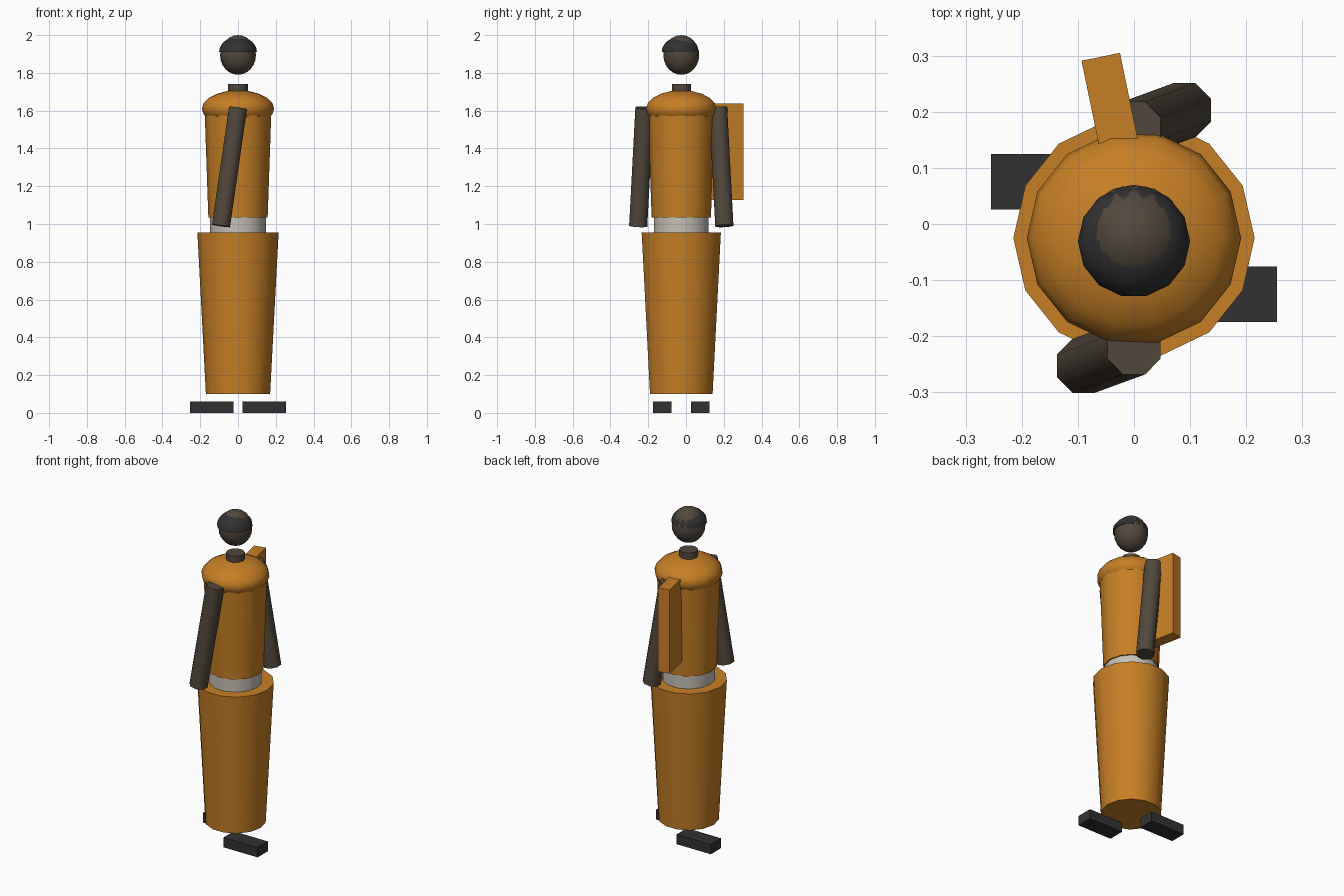
import bpy, math
from mathutils import Vector, Matrix

if "Cube" in bpy.data.objects:
    bpy.data.objects.remove(bpy.data.objects["Cube"])

CY = -0.025  # body axis sits slightly forward


def material(name, rgb):
    m = bpy.data.materials.new(name)
    m.diffuse_color = (*rgb, 1.0)
    m.use_nodes = True
    m.node_tree.nodes["Principled BSDF"].inputs["Base Color"].default_value = m.diffuse_color
    return m


ORANGE = material("ochre cloth", (0.565, 0.212, 0.019))
SKIN = material("dark brown skin", (0.084, 0.065, 0.045))
BLACK = material("charcoal", (0.031, 0.031, 0.032))
GREY = material("pale grey", (0.56, 0.53, 0.47))


def add_object(name, verts, faces, mat, matrix):
    me = bpy.data.meshes.new(name)
    me.from_pydata(verts, [], faces)
    me.transform(matrix)
    me.materials.append(mat)
    for p in me.polygons:
        p.use_smooth = True
    me.set_sharp_from_angle(angle=math.radians(50))
    ob = bpy.data.objects.new(name, me)
    bpy.context.collection.objects.link(ob)
    return ob


def lathe(name, profile, sides, mat, matrix, phase=0.0):
    """Revolve (radius, z) points, listed bottom to top; zero radius makes a pole."""
    verts, rings, faces = [], [], []
    for r, z in profile:
        n = 1 if r < 1e-5 else sides
        rings.append(list(range(len(verts), len(verts) + n)))
        for i in range(n):
            a = phase + math.tau * i / sides
            verts.append((r * math.cos(a), r * math.sin(a), z))
    for lo, hi in zip(rings, rings[1:]):
        for i in range(sides):
            j = (i + 1) % sides
            if len(lo) == 1:
                faces.append((lo[0], hi[j], hi[i]))
            elif len(hi) == 1:
                faces.append((lo[i], lo[j], hi[0]))
            else:
                faces.append((lo[i], lo[j], hi[j], hi[i]))
    if len(rings[0]) > 1:
        faces.append(rings[0][::-1])
    if len(rings[-1]) > 1:
        faces.append(rings[-1])
    return add_object(name, verts, faces, mat, matrix)


def ellipsoid(r, h, steps, start=-90):
    """Profile of an ellipsoid from a start latitude up to the pole."""
    angles = [math.radians(start + (90 - start) * i / steps) for i in range(steps + 1)]
    return [(r * math.cos(a), h * math.sin(a)) for a in angles]


def box(name, size, centre, mat, turn=0.0):
    x, y, z = (s / 2 for s in size)
    verts = [(sx * x, sy * y, sz * z) for sz in (-1, 1) for sy in (-1, 1) for sx in (-1, 1)]
    faces = [(0, 2, 3, 1), (4, 5, 7, 6), (0, 1, 5, 4), (2, 6, 7, 3), (0, 4, 6, 2), (1, 3, 7, 5)]
    return add_object(name, verts, faces, mat,
                      Matrix.Translation(centre) @ Matrix.Rotation(turn, 4, 'Z'))


def at(y, z=0.0):
    return Matrix.Translation((0, y, z))


# Robe, waist and torso
lathe("skirt", [(0.17, 0.10), (0.215, 0.955)], 14, ORANGE, at(CY))
lathe("waistband", [(0.148, 0.94), (0.148, 1.045)], 14, GREY, at(CY))
lathe("torso", [(0.157, 1.035), (0.177, 1.61)], 12, ORANGE, at(CY))
lathe("shoulders", ellipsoid(0.191, 0.098, 10), 14, ORANGE, at(CY, 1.61))

# Neck, head and hair
lathe("neck", [(0.053, 1.67), (0.053, 1.742)], 10, SKIN, at(CY))
lathe("head", ellipsoid(0.095, 0.105, 12), 16, SKIN, at(CY, 1.895))
lathe("hair", ellipsoid(0.10, 0.08, 6, 0), 14, BLACK, at(-0.031, 1.911))

# Arms and feet: each side is the other turned half way round the body axis
for side, s in (("right", -1), ("left", 1)):
    top = Vector((0, CY + s * 0.195, 1.615))
    hand = Vector((s * 0.09, CY + s * 0.228, 0.99))
    axis = top - hand
    rot = Vector((0, 0, 1)).rotation_difference(axis).to_matrix().to_4x4()
    lathe(side + "_arm", [(0.052, 0), (0.052, axis.length)], 8, SKIN,
          Matrix.Translation(hand) @ rot, math.pi / 8)
    box(side + "_foot", (0.231, 0.099, 0.06), (-s * 0.1395, CY + s * 0.1, 0.03), BLACK)

# Pack board on the back, slightly turned
box("back_board", (0.07, 0.20, 0.512), (-0.039, 0.20, 1.382), ORANGE, math.radians(11.7))
